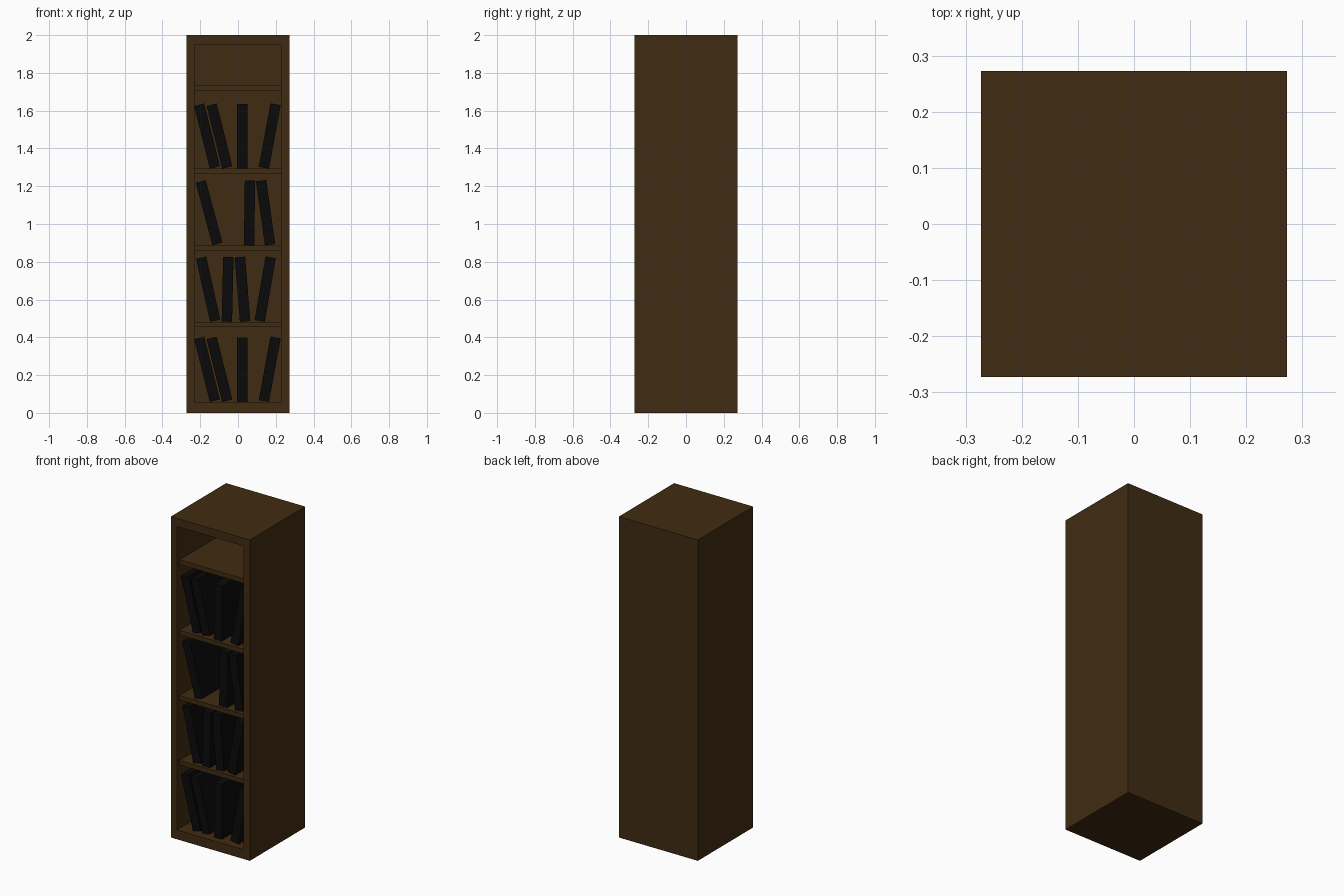
import bpy, bmesh, math
from mathutils import Matrix, Vector

if "Cube" in bpy.data.objects:
    bpy.data.objects.remove(bpy.data.objects["Cube"])

HALF, HEIGHT = 0.2725, 2.0
INNER, FLOOR, CEILING, BACK = 0.23, 0.058, 1.95, 0.235


def material(name, color):
    m = bpy.data.materials.new(name)
    m.diffuse_color = (*color, 1)
    m.use_nodes = True
    m.node_tree.nodes["Principled BSDF"].inputs["Base Color"].default_value = m.diffuse_color
    return m


wood = material("dark_wood", (0.051, 0.025, 0.006))
black = material("black_cover", (0.003, 0.003, 0.003))


def box_mesh(bm, lo, hi):
    lo, hi = Vector(lo), Vector(hi)
    mat = Matrix.Translation((lo + hi) / 2) @ Matrix.Diagonal((*(hi - lo), 1))
    bmesh.ops.create_cube(bm, size=1, matrix=mat)


def finish(bm, name, mat):
    mesh = bpy.data.meshes.new(name)
    bm.to_mesh(mesh)
    bm.free()
    mesh.materials.append(mat)
    ob = bpy.data.objects.new(name, mesh)
    bpy.context.collection.objects.link(ob)
    return ob


# Cabinet: one block with the front face inset and pushed in
bm = bmesh.new()
box_mesh(bm, (-HALF, -HALF, 0), (HALF, HALF, HEIGHT))
bm.normal_update()
front = min(bm.faces, key=lambda f: f.calc_center_median().y)
bmesh.ops.inset_individual(bm, faces=[front], thickness=0.04)
for v in front.verts:
    v.co.x = math.copysign(INNER, v.co.x)
    v.co.z = CEILING if v.co.z > 1 else FLOOR
res = bmesh.ops.extrude_discrete_faces(bm, faces=[front])
for v in res["faces"][0].verts:
    v.co.y = BACK
bmesh.ops.recalc_face_normals(bm, faces=bm.faces)
finish(bm, "cabinet", wood)

# Shelves, slightly recessed
shelf_tops = [0.482, 0.887, 1.293, 1.732]
for i, z in enumerate(shelf_tops):
    bm = bmesh.new()
    box_mesh(bm, (-INNER, -HALF + 0.025, z - 0.028), (INNER, BACK, z))
    finish(bm, f"shelf_{i + 1}", wood)

# Books: (centre x, lean in degrees, positive leans right) for each row
outer_row = [(-0.164, -14), (-0.098, -14), (0.023, 0), (0.168, 10.5)]
rows = [
    (FLOOR, outer_row),
    (0.482, [(-0.158, -12.5), (-0.055, 1.3), (0.024, -4.5), (0.144, 9.8)]),
    (0.887, [(-0.153, -15), (0.061, 0.8), (0.146, -8)]),
    (1.293, outer_row),
]
W, D, H = 0.055, 0.33, 0.342
for r, (z, books) in enumerate(rows):
    for b, (x, lean) in enumerate(books):
        bm = bmesh.new()
        box_mesh(bm, (-W / 2, -D / 2, -H / 2), (W / 2, D / 2, H / 2))
        ob = finish(bm, f"book_{r + 1}_{b + 1}", black)
        a = math.radians(lean)
        rise = (H * math.cos(a) + W * abs(math.sin(a))) / 2
        ob.location = (x, -HALF + 0.042 + D / 2, z + rise)
        ob.rotation_euler = (0, a, 0)
